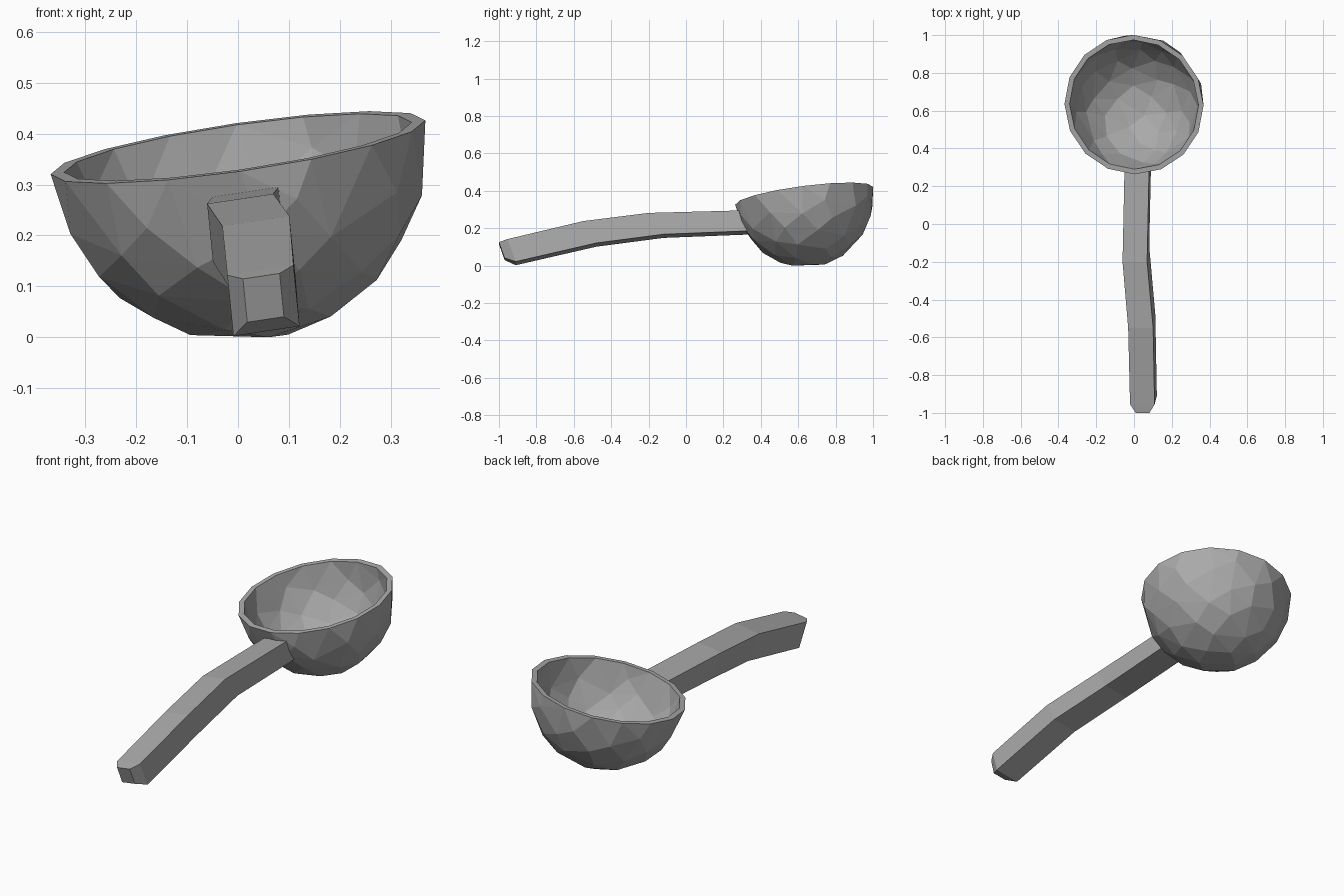
import bpy, bmesh, math, random
from mathutils import Vector

random.seed(4)
if "Cube" in bpy.data.objects:
    bpy.data.objects.remove(bpy.data.objects["Cube"], do_unlink=True)

metal = bpy.data.materials.new("grey metal")
metal.use_nodes = True
GREY = (0.4, 0.4, 0.4, 1)
metal.diffuse_color = GREY
metal.node_tree.nodes["Principled BSDF"].inputs["Base Color"].default_value = GREY


def finish(bm, name):
    bmesh.ops.recalc_face_normals(bm, faces=bm.faces)
    mesh = bpy.data.meshes.new(name)
    bm.to_mesh(mesh)
    bm.free()
    mesh.materials.append(metal)
    obj = bpy.data.objects.new(name, mesh)
    bpy.context.collection.objects.link(obj)
    return obj


# Bowl: faceted half sphere with a tilted rim and a wall thickness
RADIUS, DEPTH, WALL, RIM_SIDES, DOME_POINTS = 0.372, 0.384, 0.027, 16, 46
up = Vector((-0.145, -0.13, 1)).normalized()
tilt = Vector((0, 0, 1)).rotation_difference(up).to_matrix()
points = [Vector((math.cos(a), math.sin(a), 0)) for a in
          (math.tau * i / RIM_SIDES for i in range(RIM_SIDES))]
golden = math.pi * (3 - math.sqrt(5))
for i in range(DOME_POINTS):
    z = -1 + 0.84 * (i + 0.4) / DOME_POINTS
    a = golden * i + random.uniform(-0.1, 0.1)
    r = math.sqrt(1 - z * z)
    points.append(Vector((r * math.cos(a), r * math.sin(a), z)))
points.append(Vector((0, 0, 1)))  # apex closes the hull and is then removed

bm = bmesh.new()
for p in points:
    bm.verts.new(tilt @ Vector((p.x * RADIUS, p.y * RADIUS, p.z * DEPTH)))
bmesh.ops.convex_hull(bm, input=bm.verts[:])
apex = max(bm.verts, key=lambda v: v.co.dot(up))
bmesh.ops.delete(bm, geom=[apex], context='VERTS')

# Inner skin: a smaller copy of the outer skin, joined to it along the rim
rim = [tuple(e.verts) for e in bm.edges if e.is_boundary]
outer_faces = [tuple(f.verts) for f in bm.faces]
inner = {v: bm.verts.new(v.co * (1 - WALL / RADIUS)) for v in list(bm.verts)}
for verts in outer_faces:
    bm.faces.new([inner[v] for v in reversed(verts)])
for a, b in rim:
    bm.faces.new((a, b, inner[b], inner[a]))
low = min(v.co.z for v in bm.verts)
bmesh.ops.translate(bm, verts=bm.verts, vec=(0, 0.632, -low))
finish(bm, "bowl")

# Handle: bent square bar. Each ring: centre x, half width, top y, top z, bottom y, bottom z
rings = [(0.020, 0.065, 0.285, 0.285, 0.335, 0.176),
         (0.010, 0.065, -0.20, 0.272, -0.12, 0.158),
         (0.041, 0.066, -0.55, 0.228, -0.48, 0.111),
         (0.050, 0.065, -0.955, 0.132, -0.91, 0.012),
         (0.050, 0.036, -1.00, 0.120, -0.97, 0.035)]
ROLL = 0.15
bm = bmesh.new()
loops = []
for x, w, yt, zt, yb, zb in rings:
    lean = ROLL * (zt - zb) / 3
    corners = [(-w, yt, zt, -lean), (w, yt, zt, -lean), (w, yb, zb, lean), (-w, yb, zb, lean)]
    loops.append([bm.verts.new((x + dx + s, y, z + ROLL * dx)) for dx, y, z, s in corners])
for a, b in zip(loops, loops[1:]):
    for i in range(4):
        j = (i + 1) % 4
        bm.faces.new((a[i], a[j], b[j], b[i]))
bm.faces.new(loops[0])
bm.faces.new(loops[-1])
finish(bm, "handle")
